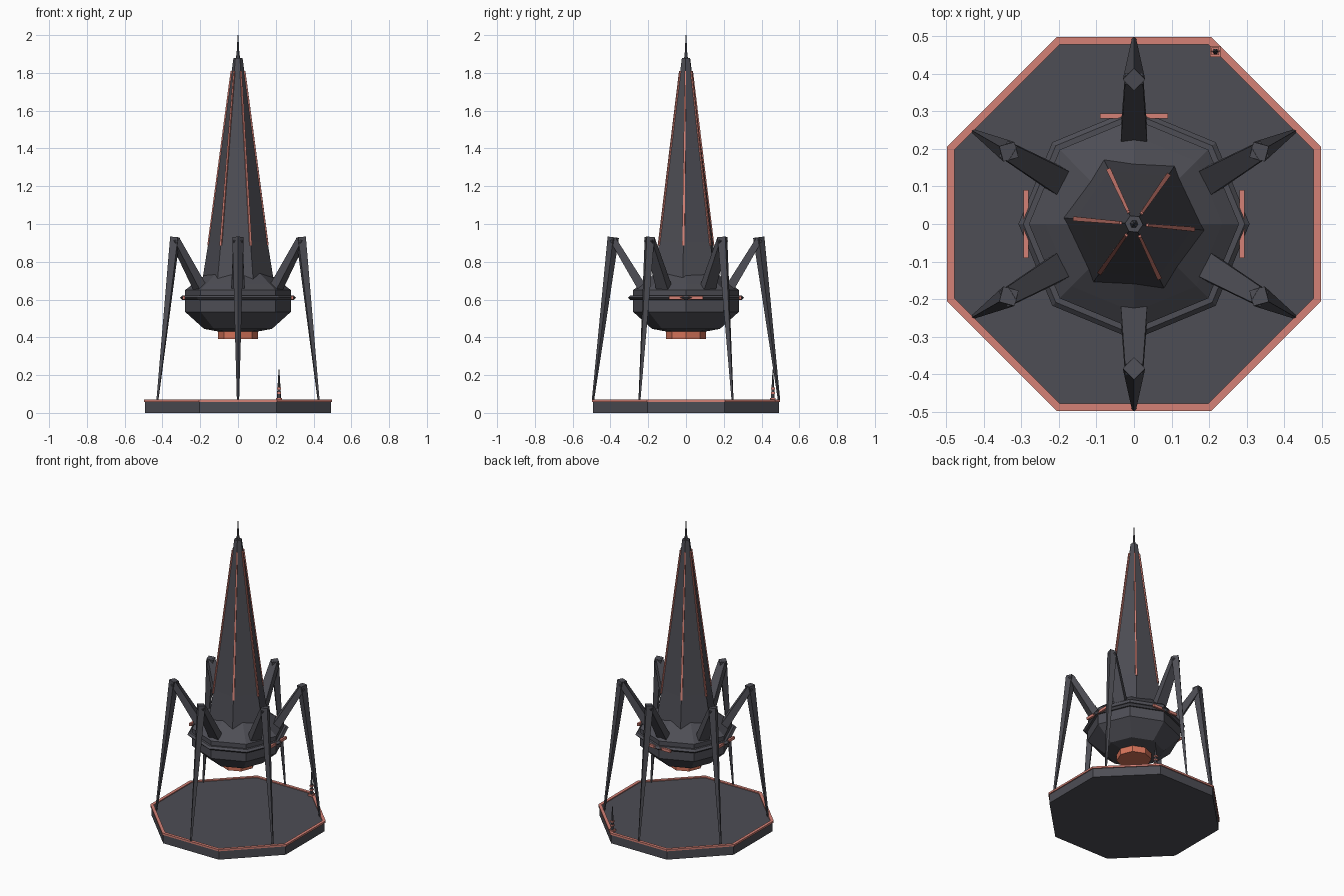
import bpy, bmesh, math
from mathutils import Vector

cube = bpy.data.objects.get("Cube")
if cube:
    bpy.data.objects.remove(cube)


def material(name, rgb):
    m = bpy.data.materials.new(name)
    m.use_nodes = True
    m.diffuse_color = (*rgb, 1)
    m.node_tree.nodes["Principled BSDF"].inputs["Base Color"].default_value = (*rgb, 1)
    return m


DARK = material("charcoal_metal", (0.075, 0.075, 0.09))
TRIM = material("coral_trim", (0.66, 0.22, 0.18))
GLOW = material("orange_red_engine", (0.66, 0.17, 0.10))


def finish(name, bm, mat):
    bmesh.ops.recalc_face_normals(bm, faces=bm.faces)
    me = bpy.data.meshes.new(name)
    bm.to_mesh(me)
    bm.free()
    me.materials.append(mat)
    ob = bpy.data.objects.new(name, me)
    bpy.context.collection.objects.link(ob)
    return ob


def lathe(name, profile, sides, mat, turn=0, centre=(0, 0), closed=False):
    """Flat-sided solid of revolution from (radius, height) pairs."""
    bm = bmesh.new()
    rings = []
    for r, z in profile:
        angles = [math.radians(turn) + math.tau * i / sides for i in range(sides)]
        rings.append([bm.verts.new((centre[0] + r * math.cos(a),
                                    centre[1] + r * math.sin(a), z)) for a in angles])
    pairs = list(zip(rings, rings[1:]))
    if closed:
        pairs.append((rings[-1], rings[0]))
    else:
        bm.faces.new(rings[0])
        bm.faces.new(rings[-1])
    for low, high in pairs:
        for i in range(sides):
            j = (i + 1) % sides
            bm.faces.new((low[i], low[j], high[j], high[i]))
    return finish(name, bm, mat)


def beam(name, start, end, size_a, size_b, mat, diamond=False):
    """Tapered four-sided bar; sizes are (sideways, depth) half widths."""
    start, end = Vector(start), Vector(end)
    axis = (end - start).normalized()
    out = Vector((start.x, start.y, 0)).normalized()
    side = Vector((-out.y, out.x, 0))
    depth = axis.cross(side).normalized()
    corners = [(1, 0), (0, 1), (-1, 0), (0, -1)] if diamond else [(1, 1), (-1, 1), (-1, -1), (1, -1)]
    bm = bmesh.new()
    a, b = [[bm.verts.new(p + side * u * s[0] + depth * v * s[1]) for u, v in corners]
            for p, s in ((start, size_a), (end, size_b))]
    bm.faces.new(a)
    bm.faces.new(b)
    for i in range(4):
        j = (i + 1) % 4
        bm.faces.new((a[i], a[j], b[j], b[i]))
    return finish(name, bm, mat)


def box(name, centre, size, mat):
    bm = bmesh.new()
    bmesh.ops.create_cube(bm, size=1)
    bmesh.ops.scale(bm, vec=size, verts=bm.verts)
    bmesh.ops.translate(bm, vec=centre, verts=bm.verts)
    return finish(name, bm, mat)


def polar(r, deg, z):
    a = math.radians(deg)
    return (r * math.cos(a), r * math.sin(a), z)


# Landing platform with a raised edge trim
lathe("platform", [(0.532, 0), (0.532, 0.064)], 8, DARK, 22.5)
lathe("platform_trim", [(0.518, 0.058), (0.539, 0.058), (0.539, 0.07), (0.518, 0.07)],
      8, TRIM, 22.5, closed=True)

# Faceted hull, its belt and the engine below
lathe("hull", [(0.10, 0.43), (0.18, 0.445), (0.28, 0.535), (0.28, 0.65),
               (0.235, 0.685), (0.14, 0.755)], 8, DARK)
lathe("hull_belt", [(0.265, 0.605), (0.295, 0.598), (0.308, 0.61), (0.295, 0.622), (0.265, 0.622)],
      8, DARK, closed=True)
lathe("engine", [(0.105, 0.39), (0.105, 0.44)], 8, GLOW)

# Marker bars on both sides and the back
for name, deg in (("left", 0), ("back", 90), ("right", 180)):
    size = (0.18, 0.013, 0.018) if deg == 90 else (0.013, 0.18, 0.018)
    box(name + "_marker", polar(0.288, deg, 0.609), size, TRIM)

# Hexagonal spire with strips running up its edges
TURN = -5
lathe("spire", [(0.19, 0.70), (0.157, 0.905), (0.024, 1.88)], 6, DARK, TURN)
lathe("spire_tip", [(0.012, 1.87), (0.007, 1.91), (0.002, 2.0)], 6, DARK, TURN)
for i in range(6):
    deg = TURN + 60 * i
    beam(f"spire_strip_{i + 1}", polar(0.157, deg, 0.885), polar(0.035, deg, 1.81),
         (0.006, 0.006), (0.004, 0.004), TRIM)

# Six bent legs
for i in range(6):
    deg = 30 + 60 * i
    beam(f"upper_leg_{i + 1}", polar(0.225, deg, 0.65), polar(0.388, deg, 0.92),
         (0.036, 0.024), (0.024, 0.017), DARK)
    beam(f"lower_leg_{i + 1}", polar(0.385, deg, 0.93), polar(0.493, deg, 0.064),
         (0.030, 0.030), (0.006, 0.006), DARK, diamond=True)

# Small beacon near the platform edge
SPOT = (0.217, 0.46)
lathe("beacon_base", [(0.021, 0.064), (0.021, 0.078)], 4, TRIM, 45, SPOT)
lathe("beacon_mast", [(0.012, 0.07), (0.007, 0.15), (0.002, 0.23)], 6, DARK, 0, SPOT)
for z in (0.10, 0.125):
    lathe("beacon_ring", [(0.014, z), (0.014, z + 0.01)], 4, TRIM, 45, SPOT)
